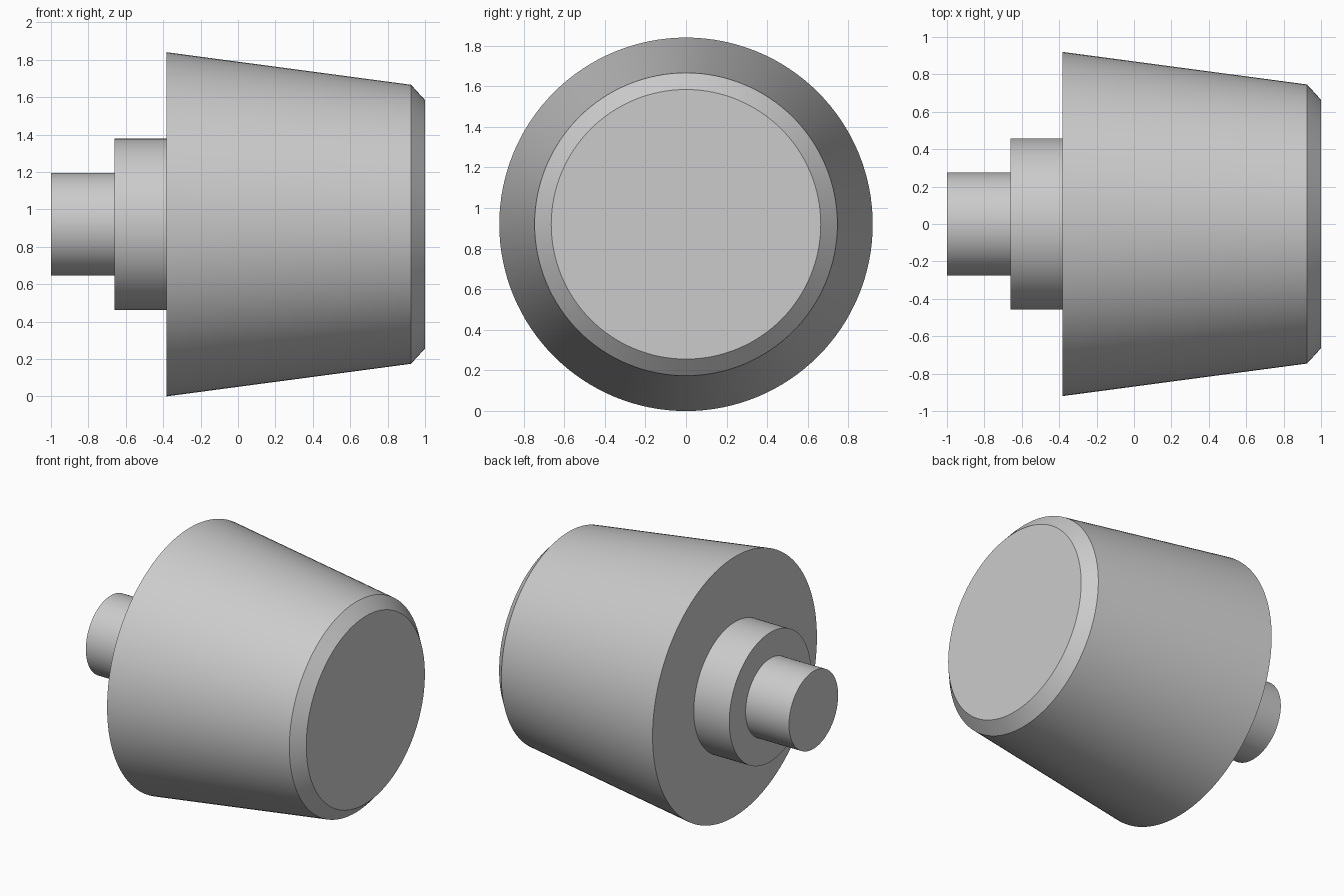
import bpy
import bmesh
import math

SIDES = 128
BODY_RADIUS = 0.92
COLLAR_RADIUS = 0.458
SHAFT_RADIUS = 0.275

if "Cube" in bpy.data.objects:
    bpy.data.objects.remove(bpy.data.objects["Cube"], do_unlink=True)

# Plain grey finish
grey = bpy.data.materials.new("plain grey")
grey.use_nodes = True
grey.diffuse_color = (0.6, 0.6, 0.6, 1)
grey.node_tree.nodes["Principled BSDF"].inputs["Base Color"].default_value = grey.diffuse_color


def turned_part(name, profile, cap_start=False, cap_end=False):
    """Revolve (x, radius) points, ordered from -x to +x, about the x axis."""
    bm = bmesh.new()
    angles = [2 * math.pi * i / SIDES for i in range(SIDES)]
    rings = [[bm.verts.new((x, r * math.cos(a), r * math.sin(a))) for a in angles]
             for x, r in profile]
    for near, far in zip(rings, rings[1:]):
        for i in range(SIDES):
            j = (i + 1) % SIDES
            bm.faces.new((near[i], near[j], far[j], far[i]))
    if cap_start:
        bm.faces.new(rings[0][::-1])
    if cap_end:
        bm.faces.new(rings[-1])

    mesh = bpy.data.meshes.new(name)
    bm.to_mesh(mesh)
    bm.free()
    mesh.materials.append(grey)
    part = bpy.data.objects.new(name, mesh)
    part.location.z = BODY_RADIUS
    bpy.context.collection.objects.link(part)
    bpy.ops.object.select_all(action="DESELECT")
    part.select_set(True)
    bpy.context.view_layer.objects.active = part
    bpy.ops.object.shade_smooth_by_angle(angle=math.radians(30))


# Narrow shaft at the rear end
turned_part("shaft", [(-1, SHAFT_RADIUS), (-0.66, SHAFT_RADIUS)], cap_start=True)

# Stepped collar, open where the shaft and body meet it
turned_part("collar", [(-0.66, SHAFT_RADIUS), (-0.66, COLLAR_RADIUS),
                       (-0.382, COLLAR_RADIUS)])

# Tapered body with a chamfered rim and flat end
turned_part("tapered_body", [(-0.382, COLLAR_RADIUS), (-0.382, BODY_RADIUS),
                             (0.925, 0.746), (1, 0.664)], cap_end=True)
